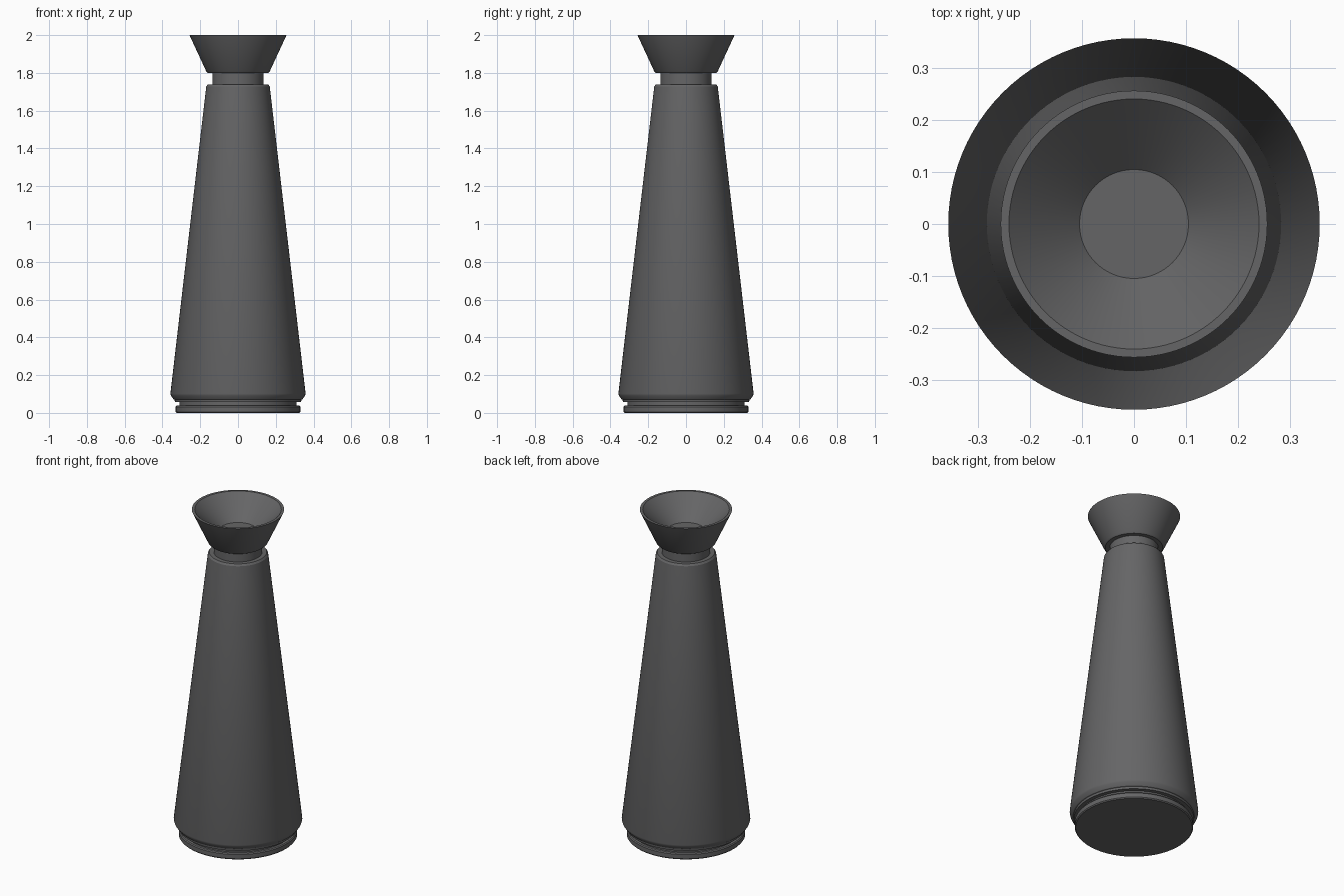
import bpy, bmesh, math

if "Cube" in bpy.data.objects:
    bpy.data.objects.remove(bpy.data.objects["Cube"])

SEGMENTS = 96

grey = bpy.data.materials.new("dark_grey")
grey.diffuse_color = (0.13, 0.13, 0.133, 1)
grey.use_nodes = True
grey.node_tree.nodes["Principled BSDF"].inputs["Base Color"].default_value = grey.diffuse_color


def lathe(name, profile):
    """Spin a closed (radius, height) profile that starts and ends on the axis."""
    bm = bmesh.new()
    verts = [bm.verts.new((r, 0, z)) for r, z in profile]
    edges = [bm.edges.new(pair) for pair in zip(verts, verts[1:])]
    bmesh.ops.spin(bm, geom=verts + edges, cent=(0, 0, 0), axis=(0, 0, 1),
                   angle=2 * math.pi, steps=SEGMENTS, use_duplicate=False)
    bmesh.ops.remove_doubles(bm, verts=bm.verts, dist=1e-5)
    bmesh.ops.recalc_face_normals(bm, faces=bm.faces)
    mesh = bpy.data.meshes.new(name)
    bm.to_mesh(mesh)
    bm.free()
    mesh.materials.append(grey)
    obj = bpy.data.objects.new(name, mesh)
    bpy.context.collection.objects.link(obj)
    bpy.ops.object.select_all(action='DESELECT')
    obj.select_set(True)
    bpy.context.view_layer.objects.active = obj
    bpy.ops.object.shade_smooth_by_angle(angle=math.radians(25))
    return obj


# Foot disc with softened edges, and the recessed groove above it
lathe("foot", [(0, 0), (0.325, 0), (0.33, 0.006), (0.33, 0.032), (0.325, 0.038),
               (0.31, 0.038), (0.31, 0.057), (0, 0.057)])

# Tall tapered body with a lower lip and chamfer
lathe("body", [(0, 0.057), (0.334, 0.057), (0.336, 0.07), (0.342, 0.073),
               (0.355, 0.091), (0.358, 0.102), (0.168, 1.728), (0.16, 1.739),
               (0, 1.739)])

# Narrow neck
lathe("neck", [(0, 1.735), (0.135, 1.735), (0.135, 1.803), (0, 1.803)])

# Flared hollow cup
lathe("cup", [(0, 1.80), (0.16, 1.80), (0.168, 1.808), (0.257, 2.0),
              (0.241, 2.0), (0.105, 1.87), (0, 1.87)])
